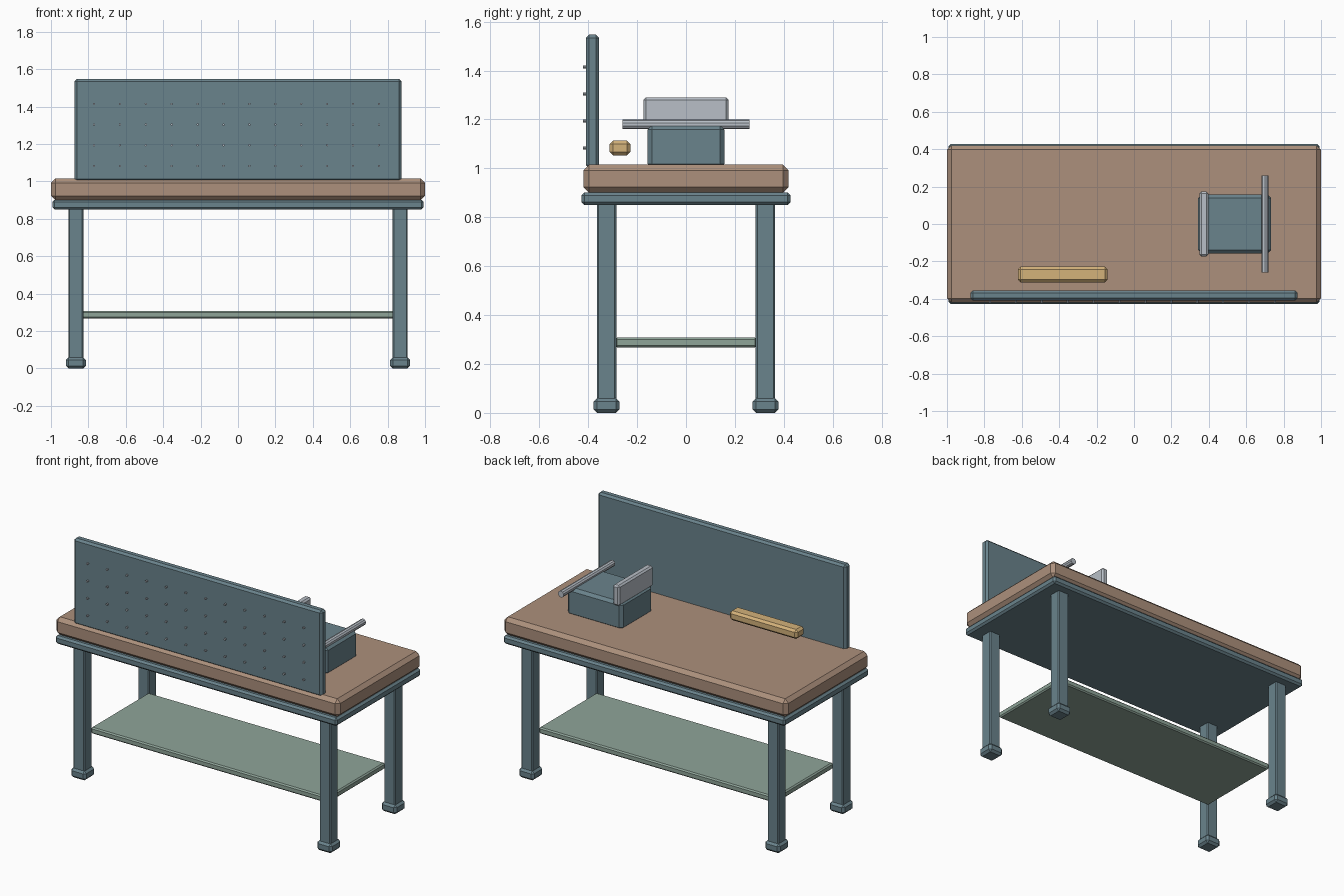
import bpy, bmesh, math
from mathutils import Matrix

if "Cube" in bpy.data.objects:
    bpy.data.objects.remove(bpy.data.objects["Cube"])


def material(name, srgb):
    m = bpy.data.materials.new(name)
    m.diffuse_color = [((c / 255 + 0.055) / 1.055) ** 2.4 for c in srgb] + [1]
    m.use_nodes = True
    m.node_tree.nodes["Principled BSDF"].inputs["Base Color"].default_value = m.diffuse_color
    return m


STEEL = material("painted_steel", (106, 131, 140))
WOOD = material("brown_wood", (172, 144, 124))
GREEN = material("shelf_green", (143, 165, 153))
METAL = material("bare_metal", (184, 191, 199))
YELLOW = material("pale_wood", (212, 178, 122))


def finish(name, bm, mat):
    me = bpy.data.meshes.new(name)
    bm.to_mesh(me)
    bm.free()
    me.materials.append(mat)
    ob = bpy.data.objects.new(name, me)
    bpy.context.collection.objects.link(ob)
    return ob


def box(name, x, y, z, mat, bevel):
    """Chamfered box from (min, max) ranges."""
    bm = bmesh.new()
    bmesh.ops.create_cube(bm, size=1)
    for v in bm.verts:
        for i, (lo, hi) in enumerate((x, y, z)):
            v.co[i] = hi if v.co[i] > 0 else lo
    bmesh.ops.bevel(bm, geom=bm.edges[:], offset=bevel, segments=1,
                    affect='EDGES', profile=0.5)
    return finish(name, bm, mat)


def rod(bm, x, y0, y1, z, r, sides):
    """Cylinder lying along y."""
    m = Matrix.Translation((x, (y0 + y1) / 2, z)) @ Matrix.Rotation(math.pi / 2, 4, 'X')
    bmesh.ops.create_cone(bm, cap_ends=True, segments=sides, radius1=r,
                          radius2=r, depth=y1 - y0, matrix=m)


# Bench top, frame and lower shelf
box("bench_top", (-1, 1), (-0.42, 0.42), (0.9, 1.015), WOOD, 0.023)
box("top_frame", (-0.993, 0.993), (-0.427, 0.427), (0.85, 0.902), STEEL, 0.012)
box("lower_shelf", (-0.835, 0.835), (-0.29, 0.29), (0.268, 0.308), GREEN, 0.008)

# Legs and feet
for sx in (-1, 1):
    for sy in (-1, 1):
        cx, cy = 0.867 * sx, 0.325 * sy
        box("leg", (cx - 0.04, cx + 0.04), (cy - 0.04, cy + 0.04), (0.03, 0.87), STEEL, 0.007)
        box("foot", (cx - 0.053, cx + 0.053), (cy - 0.053, cy + 0.053), (0, 0.06), STEEL, 0.014)

# Upright panel with a grid of small pegs
box("peg_panel", (-0.875, 0.875), (-0.409, -0.356), (1.0, 1.547), STEEL, 0.013)
bm = bmesh.new()
for col in range(12):
    for row in range(4):
        rod(bm, -0.77 + col * 0.1385, -0.422, -0.4, 1.083 + row * 0.1105, 0.006, 8)
finish("pegs", bm, METAL)

# Vise: body, jaw plate and handle bar
box("vise_body", (0.343, 0.733), (-0.157, 0.157), (1.0, 1.177), STEEL, 0.018)
box("vise_jaw", (0.351, 0.397), (-0.174, 0.174), (1.16, 1.29), METAL, 0.01)
bm = bmesh.new()
rod(bm, 0.7, -0.26, 0.26, 1.18, 0.02, 10)
finish("vise_handle", bm, METAL)

# Wooden block beside the panel
box("wood_block", (-0.62, -0.142), (-0.312, -0.228), (1.053, 1.113), YELLOW, 0.014)
